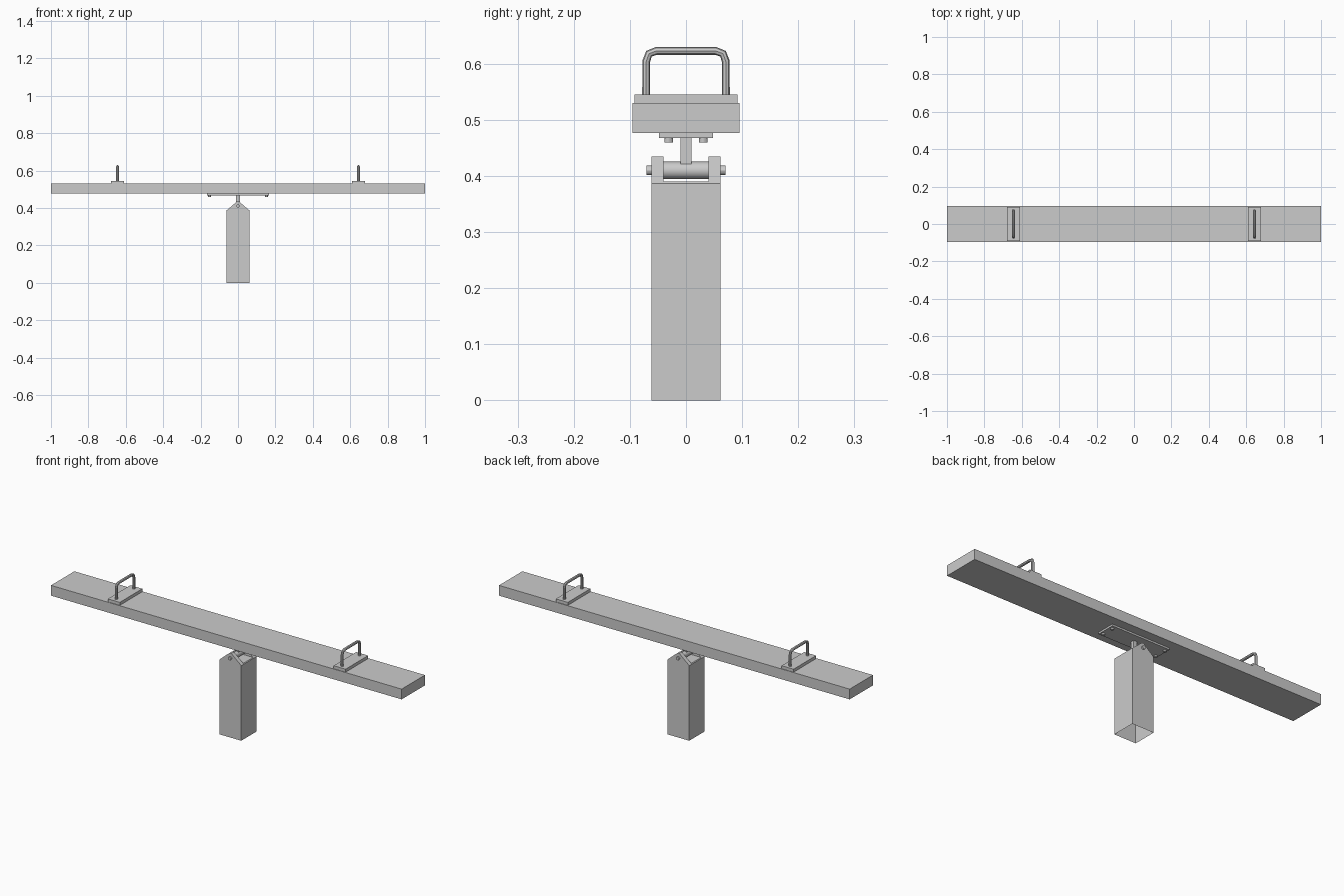
import bpy, bmesh, math

if "Cube" in bpy.data.objects:
    bpy.data.objects.remove(bpy.data.objects["Cube"])


def select(ob):
    bpy.ops.object.select_all(action='DESELECT')
    ob.select_set(True)
    bpy.context.view_layer.objects.active = ob


def box(name, center, size):
    bpy.ops.mesh.primitive_cube_add(size=1, location=center)
    ob = bpy.context.object
    ob.name = name
    ob.scale = size
    bpy.ops.object.transform_apply(location=False, rotation=False, scale=True)
    return ob


def rod(name, center, radius, length, along_y=False, sides=16):
    bpy.ops.mesh.primitive_cylinder_add(vertices=sides, radius=radius, depth=length, location=center,
                                        rotation=(math.pi / 2 if along_y else 0, 0, 0))
    ob = bpy.context.object
    ob.name = name
    bpy.ops.object.shade_smooth_by_angle()
    return ob


# post: house-shaped profile extruded along y
W, D = 0.0615, 0.0615
profile = [(-W, 0), (W, 0), (W, 0.387), (0.005, 0.435), (-0.005, 0.435), (-W, 0.387)]
bm = bmesh.new()
face = bm.faces.new([bm.verts.new((x, -D, z)) for x, z in profile])
new = bmesh.ops.extrude_face_region(bm, geom=[face])['geom']
bmesh.ops.translate(bm, vec=(0, 2 * D, 0), verts=[v for v in new if isinstance(v, bmesh.types.BMVert)])
bmesh.ops.recalc_face_normals(bm, faces=bm.faces)
mesh = bpy.data.meshes.new("post")
bm.to_mesh(mesh)
bm.free()
post = bpy.data.objects.new("post", mesh)
bpy.context.collection.objects.link(post)

# slot between the two cheeks of the post
cutter = box("slot_cutter", (0, 0, 0.44), (0.3, 0.08, 0.10))
mod = post.modifiers.new("slot", 'BOOLEAN')
mod.operation = 'DIFFERENCE'
mod.solver = 'EXACT'
mod.object = cutter
select(post)
bpy.ops.object.modifier_apply(modifier="slot")
bpy.data.objects.remove(cutter)

# the post is open at the bottom
bm = bmesh.new()
bm.from_mesh(post.data)
bottom = [f for f in bm.faces if f.calc_center_median().z < 0.001]
bmesh.ops.delete(bm, geom=bottom, context='FACES_ONLY')
bm.to_mesh(post.data)
bm.free()

# pivot sleeve and the bolt through it
rod("pivot_sleeve", (0, 0, 0.41), 0.0155, 0.08, True, 24)
for s, side in ((-1, "front"), (1, "back")):
    rod(side + "_pivot_bolt", (0, s * 0.064, 0.41), 0.0085, 0.012, True, 12)

# bracket under the plank
box("bracket_web", (0, 0, 0.445), (0.02, 0.02, 0.05))
box("bracket_plate", (0, 0, 0.4725), (0.33, 0.096, 0.009))
for x in (-0.152, 0.152):
    for y in (-0.031, 0.031):
        rod("plate_bolt", (x, y, 0.465), 0.0075, 0.010, sides=12)

# plank
box("plank", (0, 0, 0.5035), (2, 0.19, 0.053))


# handle: bent tube standing on a pad
def handle(name, x):
    half = [(0.071, 0.54), (0.071, 0.604), (0.066, 0.618), (0.053, 0.623)]
    path = half + [(-y, z) for y, z in reversed(half)]
    curve = bpy.data.curves.new(name, 'CURVE')
    curve.dimensions = '3D'
    curve.bevel_depth = 0.007
    curve.bevel_resolution = 2
    curve.use_fill_caps = True
    spline = curve.splines.new('POLY')
    spline.points.add(len(path) - 1)
    for p, (y, z) in zip(spline.points, path):
        p.co = (x, y, z, 1)
    ob = bpy.data.objects.new(name, curve)
    bpy.context.collection.objects.link(ob)
    select(ob)
    bpy.ops.object.convert(target='MESH')
    bpy.ops.object.shade_smooth_by_angle()


for s, side in ((-1, "left"), (1, "right")):
    box(side + "_handle_pad", (s * 0.644, 0, 0.5375), (0.068, 0.184, 0.016))
    handle(side + "_handle", s * 0.644)
